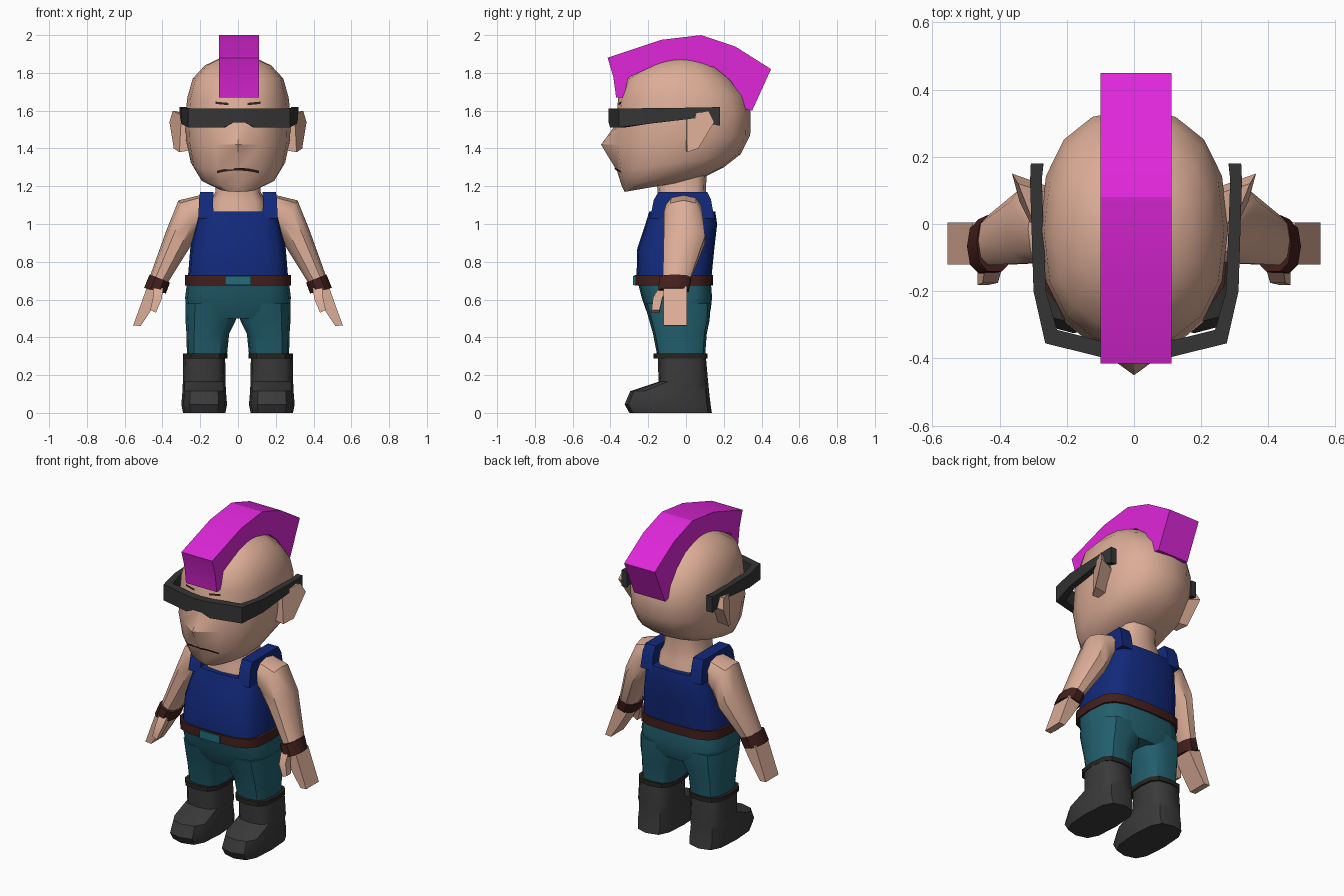
import bpy, bmesh, math
from mathutils import Vector as V
from mathutils.bvhtree import BVHTree

if "Cube" in bpy.data.objects:
    bpy.data.objects.remove(bpy.data.objects["Cube"])


def material(name, rgb):
    m = bpy.data.materials.new(name)
    m.diffuse_color = (*rgb, 1)
    m.use_nodes = True
    m.node_tree.nodes["Principled BSDF"].inputs["Base Color"].default_value = m.diffuse_color
    return m


SKIN = material("skin", (0.72, 0.42, 0.31))
HAIR = material("magenta_hair", (0.74, 0.02, 0.70))
BLUE = material("navy_top", (0.006, 0.022, 0.20))
TEAL = material("teal_trousers", (0.016, 0.115, 0.155))
BUCKLE = material("buckle_teal", (0.018, 0.15, 0.20))
BOOT = material("boot_grey", (0.042, 0.042, 0.042))
LENS = material("glasses_grey", (0.035, 0.035, 0.036))
BROWN = material("leather_brown", (0.055, 0.014, 0.012))
CUFF = material("cuff_dark", (0.02, 0.018, 0.015))
INK = material("face_line", (0.04, 0.015, 0.012))


def finish(name, bm, mat, mirror=False, angle=40):
    bmesh.ops.recalc_face_normals(bm, faces=bm.faces[:])
    me = bpy.data.meshes.new(name)
    bm.to_mesh(me)
    bm.free()
    me.materials.append(mat)
    ob = bpy.data.objects.new(name, me)
    bpy.context.collection.objects.link(ob)
    if mirror:
        ob.modifiers.new("mirror", 'MIRROR').use_mirror_merge = False
    bpy.ops.object.select_all(action='DESELECT')
    ob.select_set(True)
    bpy.context.view_layer.objects.active = ob
    if angle:
        bpy.ops.object.shade_smooth_by_angle(angle=math.radians(angle))
    return ob


def ring(c, u, v, n=12, p=1.0):
    """Superellipse around c with half axes u, v; n=4 gives a box section."""
    if n == 4:
        return [c - u - v, c + u - v, c + u + v, c - u + v]
    pts = []
    for i in range(n):
        a = math.tau * i / n
        s, k = round(math.sin(a), 6), round(math.cos(a), 6)
        pts.append(c + u * math.copysign(abs(k) ** p, k) + v * math.copysign(abs(s) ** p, s))
    return pts


def level(z, cx, rx, yf, yb, n=12, p=0.65, zb=None):
    """Section from front edge (yf, z) to back edge (yb, zb)."""
    zb = z if zb is None else zb
    return ring(V((cx, (yf + yb) / 2, (z + zb) / 2)), V((rx, 0, 0)),
                V((0, (yb - yf) / 2, (zb - z) / 2)), n, p)


def limb(xi, zi, xo, zo, yf, yb, n=10, p=0.8):
    """Section tilted from an inner (x, z) point to an outer one."""
    return ring(V(((xi + xo) / 2, (yf + yb) / 2, (zi + zo) / 2)),
                V(((xo - xi) / 2, 0, (zo - zi) / 2)), V((0, (yb - yf) / 2, 0)), n, p)


def loft(name, rings, mat, mirror=False, angle=40):
    bm = bmesh.new()
    rows = [[bm.verts.new(p) for p in r] for r in rings]
    n = len(rows[0])
    for a, b in zip(rows, rows[1:]):
        for i in range(n):
            j = (i + 1) % n
            bm.faces.new((a[i], a[j], b[j], b[i]))
    bm.faces.new(rows[0])
    bm.faces.new(rows[-1])
    return finish(name, bm, mat, mirror, angle)


# Head: tilted sections, nose pulled out of the front vertex
head_rows = [(1.17, -.325, 1.24, .08, .12), (1.20, -.34, 1.30, .20, .205),
             (1.28, -.365, 1.37, .29, .25), (1.42, -.385, 1.47, .34, .275),
             (1.53, -.37, 1.59, .342, .28), (1.66, -.36, 1.68, .315, .268),
             (1.77, -.315, 1.77, .24, .24), (1.84, -.20, 1.84, .15, .175),
             (1.885, -.10, 1.885, .04, .08)]
head_rings = [level(zf, 0, rx, yf, yb, 16, 0.85, zb) for zf, yf, zb, yb, rx in head_rows]
head_rings[3][12].y = -.45
head = loft("head", head_rings, SKIN)

# Mouth and brows: thin strips laid on the head surface
tree = BVHTree.FromPolygons([v.co for v in head.data.vertices],
                            [p.vertices[:] for p in head.data.polygons])


def face_strip(name, x0, x1, height, thick):
    bm = bmesh.new()
    rows = []
    for i in range(9):
        x = x0 + (x1 - x0) * i / 8
        row = []
        for z in (height(x) - thick / 2, height(x) + thick / 2):
            hit = tree.ray_cast(V((x, -2, z)), V((0, 1, 0)))[0]
            row.append(bm.verts.new(hit - V((0, 0.004, 0))))
        rows.append(row)
    for a, b in zip(rows, rows[1:]):
        bm.faces.new((a[0], b[0], b[1], a[1]))
    finish(name, bm, INK, angle=0)


face_strip("mouth", -.11, .11, lambda x: 1.29 - 1.2 * x * x, .014)
for side, label in ((-1, "left"), (1, "right")):
    face_strip("brow_" + label, side * .05, side * .12, lambda x: 1.63 + .1 * abs(x), .012)

# Ears: flaring outwards and back
ear_in = [(.26, 0, 1.57), (.255, .0, 1.39), (.25, .05, 1.40), (.25, .11, 1.52), (.25, .09, 1.58)]
ear_out = [(.30, .005, 1.575), (.31, .005, 1.38), (.34, .065, 1.40), (.363, .15, 1.54), (.345, .12, 1.60)]
loft("ear", [[V(p) for p in ear_in], [V(p) for p in ear_out]], SKIN, True, 30)

# Mohawk: side profile extruded across x
crest = [(-.415, 1.88), (-.13, 1.975), (.08, 2.0), (.26, 1.94), (.45, 1.82), (.35, 1.60),
         (.30, 1.61), (.285, 1.68), (.235, 1.76), (.15, 1.83), (-.04, 1.87), (-.2, 1.825),
         (-.305, 1.775), (-.33, 1.67), (-.37, 1.67), (-.385, 1.78)]
loft("mohawk", [[V((x, y, z)) for y, z in crest] for x in (-.1, .112)], HAIR, angle=25)

# Glasses: wrapped band (outer x, y, inner x, y, lower edge, upper edge)
band = [(.03, -.41, .03, -.36, 1.537, 1.612), (.08, -.402, .075, -.355, 1.512, 1.612),
        (.27, -.355, .235, -.315, 1.512, 1.612), (.305, -.2, .268, -.2, 1.53, 1.613),
        (.315, .12, .28, .12, 1.568, 1.617), (.315, .135, .28, .135, 1.53, 1.618),
        (.313, .18, .275, .18, 1.52, 1.62)]


def band_ring(s, b):
    xo, yo, xi, yi, lo, hi = b
    c = .006
    return [V((c + s * xo, yo, lo)), V((c + s * xo, yo, hi)),
            V((c + s * xi, yi, hi)), V((c + s * xi, yi, lo))]


loft("glasses", [band_ring(-1, b) for b in reversed(band)] + [band_ring(1, b) for b in band],
     LENS, angle=20)

# Neck and upper chest
loft("neck", [level(1.03, 0, .16, -.175, .135), level(1.12, 0, .145, -.155, .115),
              level(1.17, 0, .12, -.15, .105), level(1.28, 0, .12, -.16, .11)], SKIN)

# Tank top with two shoulder straps
loft("tank_top", [level(z, 0, rx, yf, yb, 16, .55) for z, rx, yf, yb in
                  [(.72, .265, -.262, .135), (.87, .253, -.258, .15),
                   (1.0, .225, -.215, .165), (1.065, .212, -.195, .155)]], BLUE)
loft("shoulder_strap", [level(1.03, .17, .04, -.19, .15, 4), level(1.13, .169, .037, -.17, .132, 4),
                        level(1.17, .165, .036, -.145, .112, 4)], BLUE, True, 30)

# Belt and buckle
loft("belt", [level(z, 0, .28, -.272, .143, 16, .55) for z in (.675, .73)], BROWN)
loft("buckle", [level(z, 0, .068, -.28, -.26, 4) for z in (.677, .725)], BUCKLE, angle=0)

# Trousers: hips plus two legs
loft("hips", [level(z, 0, rx, yf, yb, 16, .6) for z, rx, yf, yb in
              [(.50, .25, -.19, .115), (.54, .272, -.21, .13), (.61, .28, -.235, .138),
               (.69, .27, -.255, .132)]], TEAL)
loft("trouser_leg", [level(z, cx, rx, yf, yb) for z, cx, rx, yf, yb in
                     [(.29, .165, .105, -.15, .1), (.42, .16, .113, -.175, .11),
                      (.49, .145, .133, -.195, .125), (.58, .14, .138, -.22, .13)]], TEAL, True)

# Boots and their cuffs
loft("boot", [level(z, .179, rx, yf, yb) for z, rx, yf, yb in
              [(0, .112, -.30, .137), (.045, .121, -.325, .13), (.115, .115, -.295, .122),
               (.165, .113, -.145, .117), (.30, .111, -.15, .105)]], BOOT, True)
loft("boot_cuff", [level(z, .174, .118, -.172, .115) for z in (.287, .314)], CUFF, True)

# Arms, wristbands, hands and thumbs
loft("arm", [limb(.16, 1.0, .19, 1.155, -.11, .085), limb(.215, .94, .315, 1.125, -.12, .09),
             limb(.265, .86, .378, .97, -.122, .105), limb(.365, .70, .462, .735, -.125, .03),
             limb(.385, .65, .485, .675, -.125, .01)], SKIN, True)
loft("wristband", [limb(.36, .69, .468, .733, -.145, .03), limb(.382, .632, .497, .662, -.15, .018)],
     BROWN, True)
loft("hand", [limb(.40, .645, .48, .67, -.12, .005, 4), limb(.455, .55, .518, .565, -.12, .005, 4),
              limb(.515, .46, .555, .463, -.12, .005, 4)], SKIN, True, 30)
loft("thumb", [limb(.395, .66, .445, .67, -.14, -.09, 4), limb(.405, .60, .45, .61, -.175, -.125, 4),
               limb(.435, .53, .465, .545, -.182, -.14, 4)], SKIN, True, 30)
